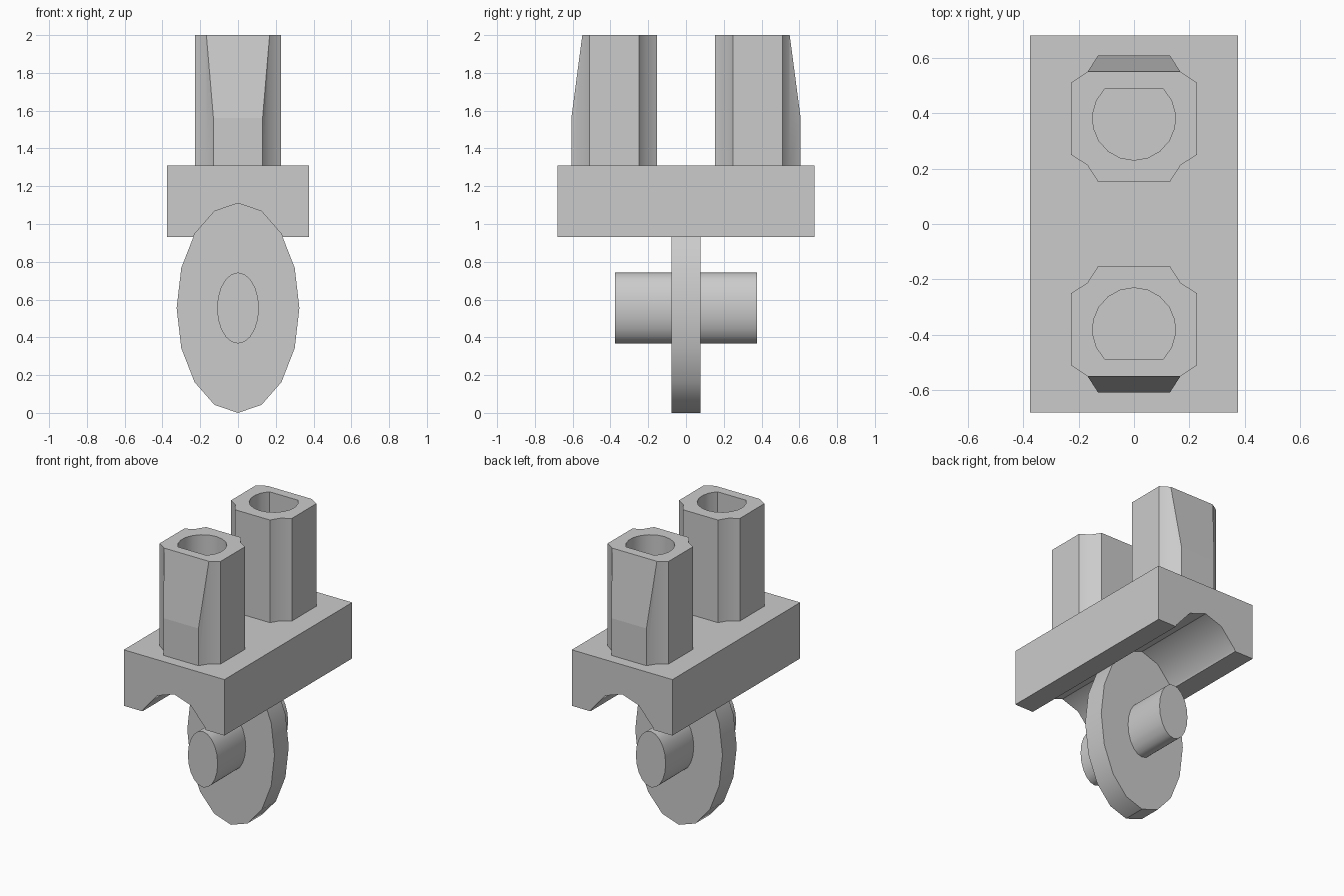
import bpy, bmesh, math
from mathutils import Vector

if "Cube" in bpy.data.objects:
    bpy.data.objects.remove(bpy.data.objects["Cube"])

grey = bpy.data.materials.new("light grey")
grey.diffuse_color = (0.6, 0.6, 0.6, 1)
grey.use_nodes = True
grey.node_tree.nodes["Principled BSDF"].inputs["Base Color"].default_value = grey.diffuse_color


def prism(name, profile, lo, hi, axis):
    """Extrude a closed 2D profile from lo to hi along 'y' or 'z'."""
    place = (lambda a, b, d: (a, d, b)) if axis == 'y' else (lambda a, b, d: (a, b, d))
    bm = bmesh.new()
    face = bm.faces.new([bm.verts.new(place(a, b, lo)) for a, b in profile])
    ext = bmesh.ops.extrude_face_region(bm, geom=[face])
    shift = Vector(place(0, 0, hi - lo))
    for v in ext["geom"]:
        if isinstance(v, bmesh.types.BMVert):
            v.co += shift
    bmesh.ops.recalc_face_normals(bm, faces=bm.faces)
    mesh = bpy.data.meshes.new(name)
    bm.to_mesh(mesh)
    bm.free()
    mesh.materials.append(grey)
    ob = bpy.data.objects.new(name, mesh)
    bpy.context.collection.objects.link(ob)
    return ob


def activate(ob):
    bpy.ops.object.select_all(action='DESELECT')
    ob.select_set(True)
    bpy.context.view_layer.objects.active = ob


def smooth(ob, degrees):
    activate(ob)
    bpy.ops.object.shade_smooth_by_angle(angle=math.radians(degrees))


def ellipse(rx, rz, cz, n):
    return [(rx * math.sin(2 * math.pi * i / n), cz + rz * math.cos(2 * math.pi * i / n))
            for i in range(n)]


HUB = 0.555

# Wheel and axle
rim = ellipse(0.325, HUB, HUB, 16)
wheel = prism("wheel", rim, -0.076, 0.076, 'y')
smooth(wheel, 35)
axle = prism("axle", ellipse(0.111, 0.188, HUB, 20), -0.375, 0.375, 'y')
smooth(axle, 35)

# Base block, with an arch underneath that follows the rim
BOTTOM, TOP = 0.932, 1.309
mouth = 0.236
arch = [(mouth, BOTTOM)] + sorted([p for p in rim if p[1] > BOTTOM], reverse=True) + [(-mouth, BOTTOM)]
block = [(-0.375, BOTTOM), (-0.375, TOP), (0.375, TOP), (0.375, BOTTOM)] + arch
base = prism("base", block, -0.68, 0.68, 'y')
smooth(base, 35)

# Post: square with notched corners
corner = [(0.227, 0.13), (0.168, 0.168), (0.13, 0.227)]
outline = []
for q in range(4):
    for x, y in corner:
        for _ in range(q):
            x, y = -y, x
        outline.append((x, y))
post = prism("back_post", outline, TOP, 2.0, 'z')

# Sloping cut on the outer side
bm = bmesh.new()
bm.from_mesh(post.data)
cut = bmesh.ops.bisect_plane(bm, geom=bm.verts[:] + bm.edges[:] + bm.faces[:],
                             plane_co=(0, 0.227, 1.56), plane_no=(0, 0.44, 0.058),
                             clear_outer=True)
rim_edges = [e for e in cut["geom_cut"] if isinstance(e, bmesh.types.BMEdge)]
bmesh.ops.holes_fill(bm, edges=[e for e in bm.edges if e.is_boundary])
bmesh.ops.recalc_face_normals(bm, faces=bm.faces)
bm.to_mesh(post.data)
bm.free()

# D-shaped bore down to the base, flat on the outer side
bore = [(0.15 * math.cos(math.radians(a)), 0.15 * math.sin(math.radians(a)))
        for a in [135 + 270 * i / 14 for i in range(15)]]
cutter = prism("bore_cutter", bore, TOP + 0.005, 2.1, 'z')
cutter.hide_render = True
activate(post)
mod = post.modifiers.new("bore", 'BOOLEAN')
mod.operation = 'DIFFERENCE'
mod.solver = 'EXACT'
mod.object = cutter
bpy.ops.object.modifier_apply(modifier=mod.name)
bpy.data.objects.remove(cutter)

# Smooth only the notches and the round bore wall
for p in post.data.polygons:
    n = p.normal
    p.use_smooth = abs(n.z) < 0.01 and max(abs(n.x), abs(n.y)) < 0.999
post.location.y = 0.38

# Second post is the first turned half round
twin = bpy.data.objects.new("front_post", post.data)
twin.location.y = -0.38
twin.rotation_euler.z = math.pi
bpy.context.collection.objects.link(twin)
